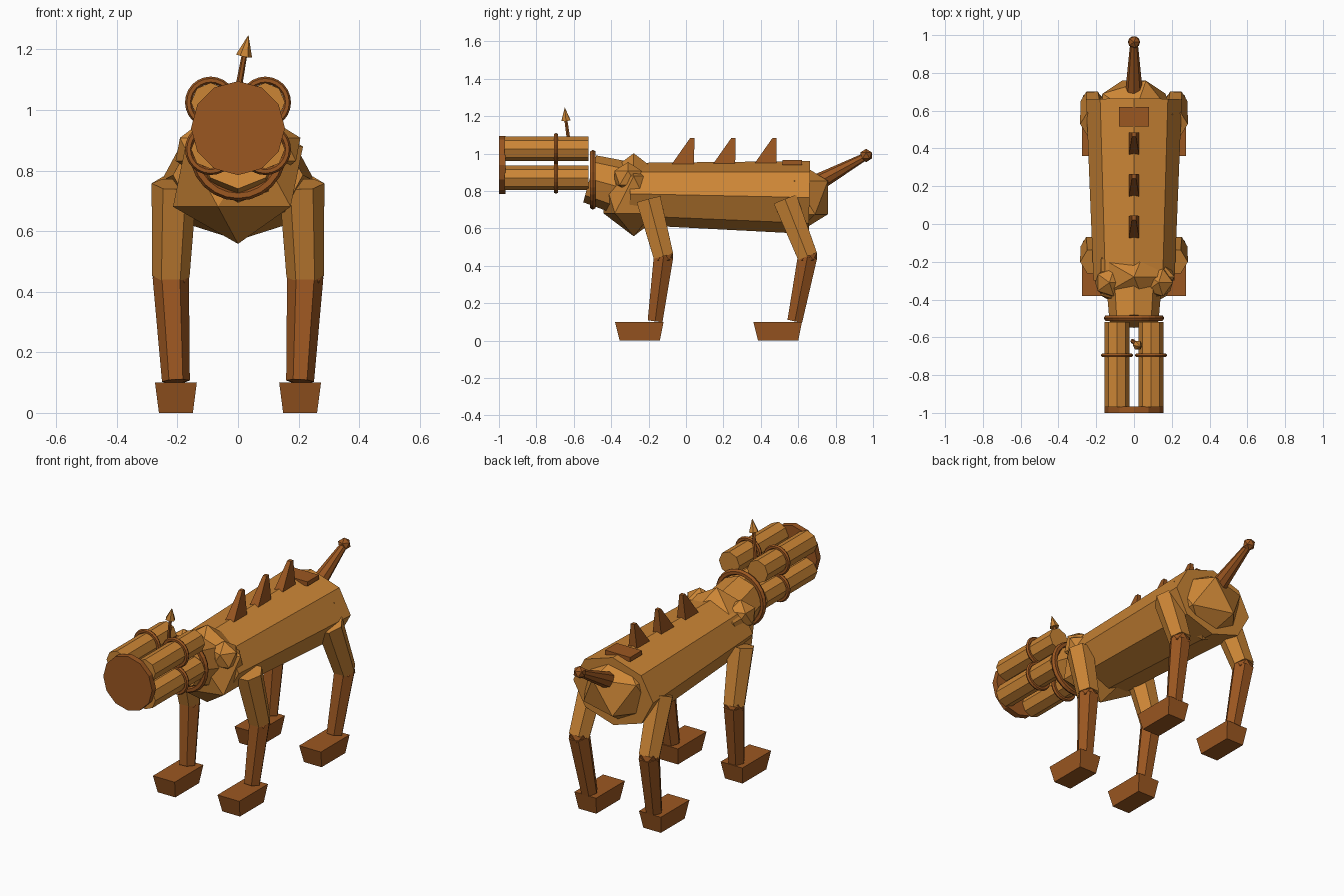
import bpy, bmesh, math
from mathutils import Vector, Matrix

cube = bpy.data.objects.get("Cube")
if cube:
    bpy.data.objects.remove(cube, do_unlink=True)


def material(name, rgb):
    m = bpy.data.materials.new(name)
    m.use_nodes = True
    m.diffuse_color = (*rgb, 1)
    m.node_tree.nodes["Principled BSDF"].inputs["Base Color"].default_value = (*rgb, 1)
    return m


AMBER = material("amber", (0.60, 0.235, 0.036))
RUST = material("rust", (0.33, 0.095, 0.015))


def finish(name, bm, mat):
    bmesh.ops.recalc_face_normals(bm, faces=bm.faces)
    mesh = bpy.data.meshes.new(name)
    bm.to_mesh(mesh)
    bm.free()
    mesh.materials.append(mat)
    ob = bpy.data.objects.new(name, mesh)
    bpy.context.collection.objects.link(ob)
    return ob


def loft(name, lower, upper, mat):
    """Closed solid between two rings of points."""
    bm = bmesh.new()
    a = [bm.verts.new(p) for p in lower]
    b = [bm.verts.new(p) for p in upper]
    n = len(a)
    bm.faces.new(a)
    bm.faces.new(b)
    for i in range(n):
        j = (i + 1) % n
        bm.faces.new((a[i], a[j], b[j], b[i]))
    return finish(name, bm, mat)


def ring(center, axis, radius, sides, wide):
    out = (Vector((1, 0, 0)) - axis * axis.x).normalized()
    up = axis.cross(out)
    turns = [2 * math.pi * i / sides for i in range(sides)]
    return [center + radius * (out * math.cos(t) * wide + up * math.sin(t)) for t in turns]


def tube(name, start, end, r1, r2, sides, mat, wide=1.0):
    start, end = Vector(start), Vector(end)
    axis = (end - start).normalized()
    return loft(name, ring(start, axis, r1, sides, wide),
                ring(end, axis, r2, sides, wide), mat)


def rect(x, y1, y2, half, z):
    return [(x - half, y1, z), (x + half, y1, z), (x + half, y2, z), (x - half, y2, z)]


def ball(name, center, size, mat):
    bm = bmesh.new()
    bmesh.ops.create_icosphere(bm, subdivisions=1, radius=1)
    bmesh.ops.transform(bm, matrix=Matrix.LocRotScale(Vector(center), None, Vector(size)),
                        verts=bm.verts)
    return finish(name, bm, mat)


def hoop(name, center, major, minor, mat):
    bpy.ops.mesh.primitive_torus_add(location=center, rotation=(math.pi / 2, 0, 0),
                                     major_radius=major, minor_radius=minor,
                                     major_segments=24, minor_segments=6)
    ob = bpy.context.object
    ob.name = name
    ob.data.materials.append(mat)


# Torso
tube("body", (0, -0.3, 0.785), (0, 0.66, 0.765), 0.165, 0.195, 8, AMBER, wide=1.3)
ball("chest", (0, -0.28, 0.78), (0.24, 0.19, 0.222), AMBER)
ball("hips", (0, 0.58, 0.765), (0.23, 0.21, 0.2), AMBER)
tube("neck", (0, -0.28, 0.80), (0, -0.515, 0.865), 0.15, 0.13, 8, AMBER)
hoop("collar", (0, -0.498, 0.86), 0.143, 0.017, RUST)

# Barrel cluster head
for side, tag in ((1, "left"), (-1, "right")):
    for z, level in ((1.025, "upper"), (0.87, "lower")):
        x = 0.09 * side
        tube(f"{level}_{tag}_barrel", (x, -0.97, z), (x, -0.52, z), 0.065, 0.065, 8, AMBER)
        hoop(f"{level}_{tag}_band", (x, -0.695, z), 0.073, 0.012, RUST)
    ball(f"{tag}_shoulder", (0.13 * side, -0.31, 0.87), (0.085, 0.085, 0.085), AMBER)
tube("muzzle_disk", (0, -1, 0.94), (0, -0.965, 0.94), 0.155, 0.155, 12, RUST)

# Antenna
tube("antenna_rod", (-0.008, -0.62, 1.02), (0.022, -0.643, 1.185), 0.012, 0.009, 6, RUST)
tube("antenna_tip", (0.020, -0.642, 1.178), (0.034, -0.648, 1.245), 0.027, 0.001, 6, AMBER)

# Back spikes and plate
for i in range(3):
    y = 0.22 * i
    loft(f"spike_{i + 1}", rect(0, y - 0.075, y + 0.043, 0.027, 0.945),
         rect(0, y + 0.022, y + 0.045, 0.011, 1.083), RUST)
loft("back_plate", rect(0, 0.515, 0.62, 0.08, 0.94), rect(0, 0.515, 0.62, 0.08, 0.965), RUST)

# Tail
tube("tail", (0, 0.685, 0.835), (0, 0.96, 0.985), 0.048, 0.02, 8, RUST)
ball("tail_tip", (0, 0.963, 0.99), (0.036, 0.036, 0.036), RUST)

# Legs: hip, knee and ankle positions along y
legs = (("front", -0.2, -0.12, -0.165, -0.38), ("rear", 0.53, 0.65, 0.582, 0.36))
for pair, hip, knee, ankle, toe in legs:
    for side, tag in ((1, "left"), (-1, "right")):
        name = f"{pair}_{tag}"
        knee_at = (0.222 * side, knee, 0.45)
        ankle_at = (0.205 * side, ankle, 0.105)
        tube(name + "_upper_leg", (0.21 * side, hip, 0.755), knee_at, 0.075, 0.062, 6, AMBER)
        ball(name + "_knee", knee_at, (0.064, 0.058, 0.045), RUST)
        tube(name + "_lower_leg", knee_at, ankle_at, 0.06, 0.046, 6, RUST)
        loft(name + "_foot", rect(0.205 * side, toe + 0.025, toe + 0.24, 0.056, 0),
             rect(0.205 * side, toe, toe + 0.26, 0.069, 0.1), RUST)
